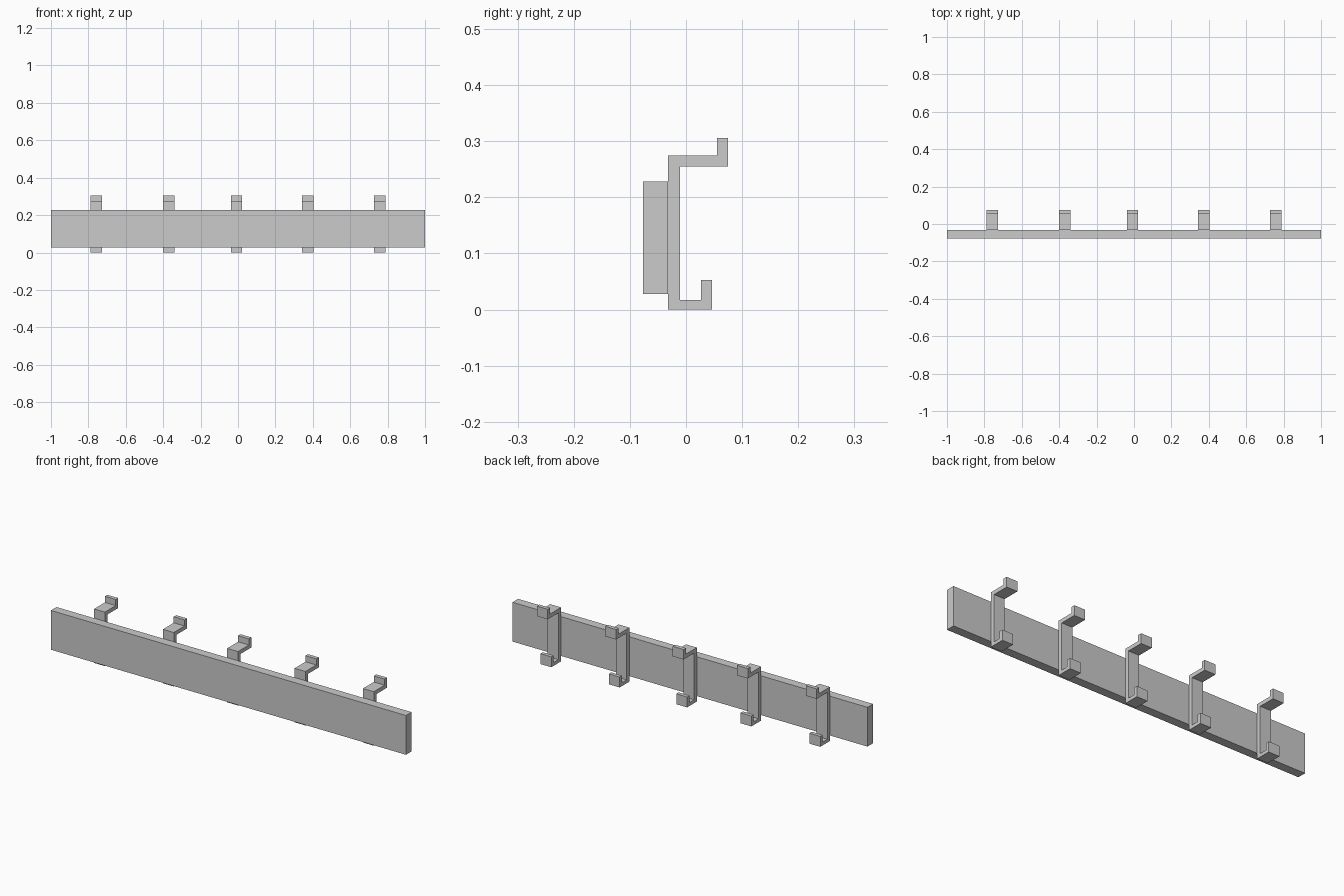
import bpy, bmesh

if "Cube" in bpy.data.objects:
    bpy.data.objects.remove(bpy.data.objects["Cube"])

def extrude_profile(name, profile, x_centre, width):
    """Extrude a closed (y, z) outline along x."""
    bm = bmesh.new()
    face = bm.faces.new([bm.verts.new((x_centre - width / 2, y, z)) for y, z in profile])
    ext = bmesh.ops.extrude_face_region(bm, geom=[face])
    moved = [v for v in ext["geom"] if isinstance(v, bmesh.types.BMVert)]
    bmesh.ops.translate(bm, verts=moved, vec=(width, 0, 0))
    bmesh.ops.recalc_face_normals(bm, faces=bm.faces)
    mesh = bpy.data.meshes.new(name)
    bm.to_mesh(mesh)
    bm.free()
    obj = bpy.data.objects.new(name, mesh)
    bpy.context.collection.objects.link(obj)
    return obj

# Long backing board
board = [(-0.077, 0.028), (-0.032, 0.028), (-0.032, 0.228), (-0.077, 0.228)]
extrude_profile("board", board, 0, 2.0)

# Bent strap hooks: small lower hook, larger upper arm with raised lip
hook = [(-0.032, 0), (0.046, 0), (0.046, 0.053), (0.027, 0.053),
        (0.027, 0.017), (-0.011, 0.017), (-0.011, 0.255), (0.075, 0.255),
        (0.075, 0.306), (0.055, 0.306), (0.055, 0.275), (-0.032, 0.275)]
for i, x in enumerate((-0.758, -0.37, -0.008, 0.372, 0.757)):
    extrude_profile(f"hook_{i + 1}", hook, x, 0.061)
